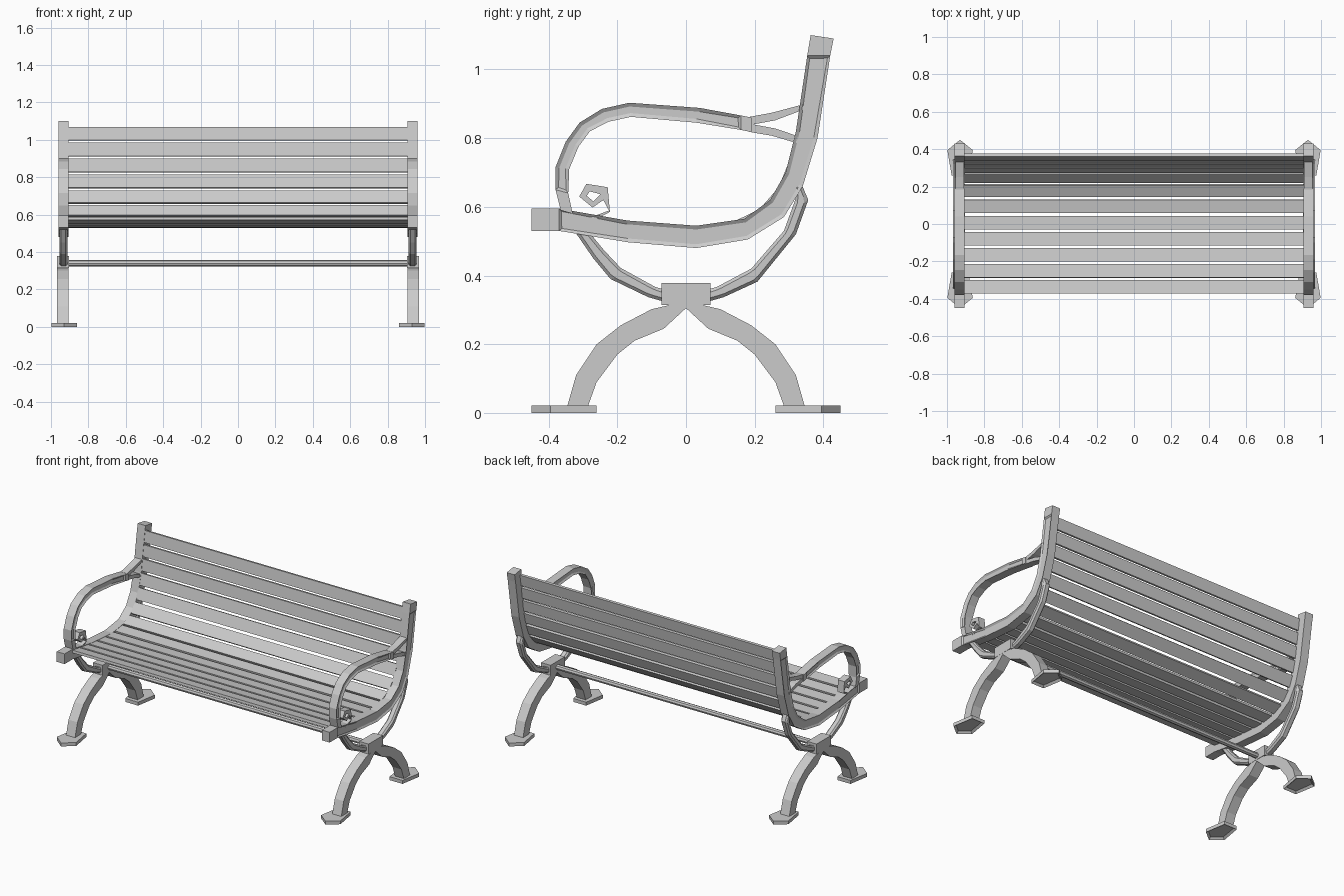
import bpy, bmesh
from mathutils import Vector

cube = bpy.data.objects.get("Cube")
if cube:
    bpy.data.objects.remove(cube, do_unlink=True)

grey = bpy.data.materials.new("painted_grey")
grey.use_nodes = True
COLOUR = (0.6, 0.6, 0.6, 1)
grey.diffuse_color = COLOUR
grey.node_tree.nodes["Principled BSDF"].inputs["Base Color"].default_value = COLOUR


def finish(name, bm, mirror_x=True, mirror_y=False):
    bmesh.ops.recalc_face_normals(bm, faces=bm.faces)
    mesh = bpy.data.meshes.new(name)
    bm.to_mesh(mesh)
    bm.free()
    mesh.materials.append(grey)
    ob = bpy.data.objects.new(name, mesh)
    bpy.context.collection.objects.link(ob)
    if mirror_x or mirror_y:
        mod = ob.modifiers.new("mirror", "MIRROR")
        mod.use_axis = (mirror_x, mirror_y, False)
        mod.use_mirror_merge = False
    return ob


def band(name, outer, inner, x0=0.905, x1=0.96, groove=None, sides=(1,),
         bevel=0, mirror_y=False):
    """Bar between two (y, z) edge lines; groove = span of recessed segments."""
    bm = bmesh.new()
    rings = []
    for (oy, oz), (iy, iz) in zip(outer, inner):
        rings.append([bm.verts.new(p) for p in
                      ((x0, oy, oz), (x0, iy, iz), (x1, iy, iz), (x1, oy, oz))])
    flanks = {-1: [], 1: []}
    for a, b in zip(rings, rings[1:]):
        quads = [bm.faces.new((a[k], a[(k + 1) % 4], b[(k + 1) % 4], b[k]))
                 for k in range(4)]
        flanks[-1].append(quads[0])
        flanks[1].append(quads[2])
    bm.faces.new(rings[0])
    bm.faces.new(rings[-1])
    bmesh.ops.recalc_face_normals(bm, faces=bm.faces)
    if groove:
        for s in sides:
            bmesh.ops.inset_region(bm, faces=flanks[s][groove[0]:groove[1]],
                                   thickness=0.011, depth=-0.007)
    if bevel:
        long_edges = [e for e in bm.edges
                      if abs(e.verts[0].co.x - e.verts[1].co.x) < 1e-4]
        bmesh.ops.bevel(bm, geom=long_edges, offset=bevel, segments=1, affect='EDGES')
    return finish(name, bm, True, mirror_y)


# Side frames: seat rail sweeping up into the back post
rail_low = [(-0.45, 0.53), (-0.37, 0.53), (-0.17, 0.497), (0.03, 0.48), (0.18, 0.505),
            (0.285, 0.57), (0.34, 0.66), (0.383, 0.80), (0.42, 1.04), (0.43, 1.09)]
rail_top = [(-0.45, 0.595), (-0.37, 0.595), (-0.17, 0.56), (0.03, 0.545), (0.17, 0.565),
            (0.245, 0.62), (0.29, 0.70), (0.32, 0.82), (0.353, 1.04), (0.363, 1.10)]
band("side_frame", rail_low, rail_top, groove=(1, 8))

# Armrests with a forked rear end
arm_out = [(-0.365, 0.59), (-0.38, 0.65), (-0.38, 0.715), (-0.35, 0.79), (-0.31, 0.845),
           (-0.245, 0.885), (-0.165, 0.903), (0.04, 0.888), (0.16, 0.866), (0.19, 0.86)]
arm_in = [(-0.33, 0.58), (-0.343, 0.64), (-0.34, 0.71), (-0.313, 0.775), (-0.28, 0.82),
          (-0.225, 0.848), (-0.16, 0.862), (0.03, 0.845), (0.16, 0.824), (0.19, 0.818)]
band("armrest", arm_out, arm_in, groove=(1, 8), sides=(-1, 1))
band("arm_fork_upper", [(0.185, 0.862), (0.25, 0.874), (0.34, 0.898)],
     [(0.185, 0.838), (0.26, 0.852), (0.34, 0.882)], 0.91, 0.955)
band("arm_fork_lower", [(0.185, 0.842), (0.26, 0.828), (0.325, 0.806)],
     [(0.185, 0.818), (0.25, 0.807), (0.325, 0.785)], 0.91, 0.955)

# Scroll ornament at the foot of each arm
curl_out = [(-0.29, 0.565), (-0.222, 0.59), (-0.228, 0.657), (-0.29, 0.667),
            (-0.311, 0.63), (-0.272, 0.598), (-0.236, 0.623)]
curl_in = [(-0.27, 0.56), (-0.222, 0.585), (-0.25, 0.637), (-0.28, 0.645),
           (-0.289, 0.632), (-0.27, 0.616), (-0.25, 0.636)]
band("arm_scroll", curl_out, curl_in, 0.91, 0.955)

# Curved braces from the hub up to the frame
band("front_brace", [(-0.05, 0.32), (-0.11, 0.337), (-0.22, 0.39), (-0.27, 0.45), (-0.325, 0.53)],
     [(-0.05, 0.355), (-0.09, 0.367), (-0.19, 0.422), (-0.24, 0.475), (-0.285, 0.53)],
     0.912, 0.955, bevel=0.009)
band("rear_brace", [(0.05, 0.32), (0.11, 0.337), (0.208, 0.382), (0.32, 0.52), (0.356, 0.62), (0.335, 0.67)],
     [(0.05, 0.355), (0.09, 0.367), (0.19, 0.42), (0.285, 0.53), (0.318, 0.62), (0.315, 0.66)],
     0.912, 0.955, bevel=0.009)

# Arched legs
band("leg", [(0, 0.325), (-0.1, 0.302), (-0.19, 0.255), (-0.26, 0.2), (-0.32, 0.11), (-0.347, 0.015)],
     [(0, 0.305), (-0.065, 0.245), (-0.15, 0.21), (-0.2, 0.17), (-0.26, 0.09), (-0.287, 0.015)],
     0.905, 0.968, mirror_y=True)

# Pointed foot plates, hollow underneath
bm = bmesh.new()
outline = [(0.93, -0.45), (0.998, -0.395), (0.975, -0.26), (0.885, -0.26), (0.862, -0.395)]
low = [bm.verts.new((x, y, 0)) for x, y in outline]
sole = bm.faces.new(low)
lift = bmesh.ops.extrude_face_region(bm, geom=[sole], use_keep_orig=True)
bmesh.ops.translate(bm, vec=(0, 0, 0.022),
                    verts=[v for v in lift["geom"] if isinstance(v, bmesh.types.BMVert)])
bmesh.ops.recalc_face_normals(bm, faces=bm.faces)
bmesh.ops.inset_region(bm, faces=[sole], thickness=0.015, depth=-0.012)
finish("foot_plate", bm, True, True)

# Hub blocks joining legs and braces
bm = bmesh.new()
bmesh.ops.create_cube(bm, size=1)
for v in bm.verts:
    v.co = Vector((0.936 + v.co.x * 0.066, v.co.y * 0.143, 0.346 + v.co.z * 0.064))
finish("hub_block", bm)

# Stretcher bar between the hubs
bpy.ops.mesh.primitive_cylinder_add(vertices=8, radius=0.017, depth=1.83,
                                    location=(0, 0, 0.34), rotation=(0, 1.5708, 0))
bar = bpy.context.object
bar.name = "stretcher_bar"
bar.data.materials.append(grey)

# Slats spaced evenly along the upper edge of the frame
path = [Vector(p) for p in [(-0.37, 0.59)] + rail_top[2:-1] + [(0.358, 1.07)]]
total = sum((b - a).length for a, b in zip(path, path[1:]))


def along(s):
    for a, b in zip(path, path[1:]):
        d = (b - a).length
        if s <= d:
            return a.lerp(b, s / d)
        s -= d
    return path[-1].copy()


COUNT, GAP, THICK = 13, 0.014, 0.018
width = (total - GAP * (COUNT - 1)) / COUNT
for i in range(COUNT):
    a = along(i * (width + GAP))
    b = along(i * (width + GAP) + width)
    t = (b - a).normalized()
    n = Vector((t.y, -t.x))
    bm = bmesh.new()
    ends = []
    for x in (-0.91, 0.91):
        ends.append([bm.verts.new((x, p.x, p.y)) for p in
                     (a + n * 0.002, b + n * 0.002, b + n * THICK, a + n * THICK)])
    for k in range(4):
        j = (k + 1) % 4
        bm.faces.new((ends[0][k], ends[0][j], ends[1][j], ends[1][k]))
    for e in ends:
        bm.faces.new(e)
    finish(f"slat_{i + 1}", bm, False)
